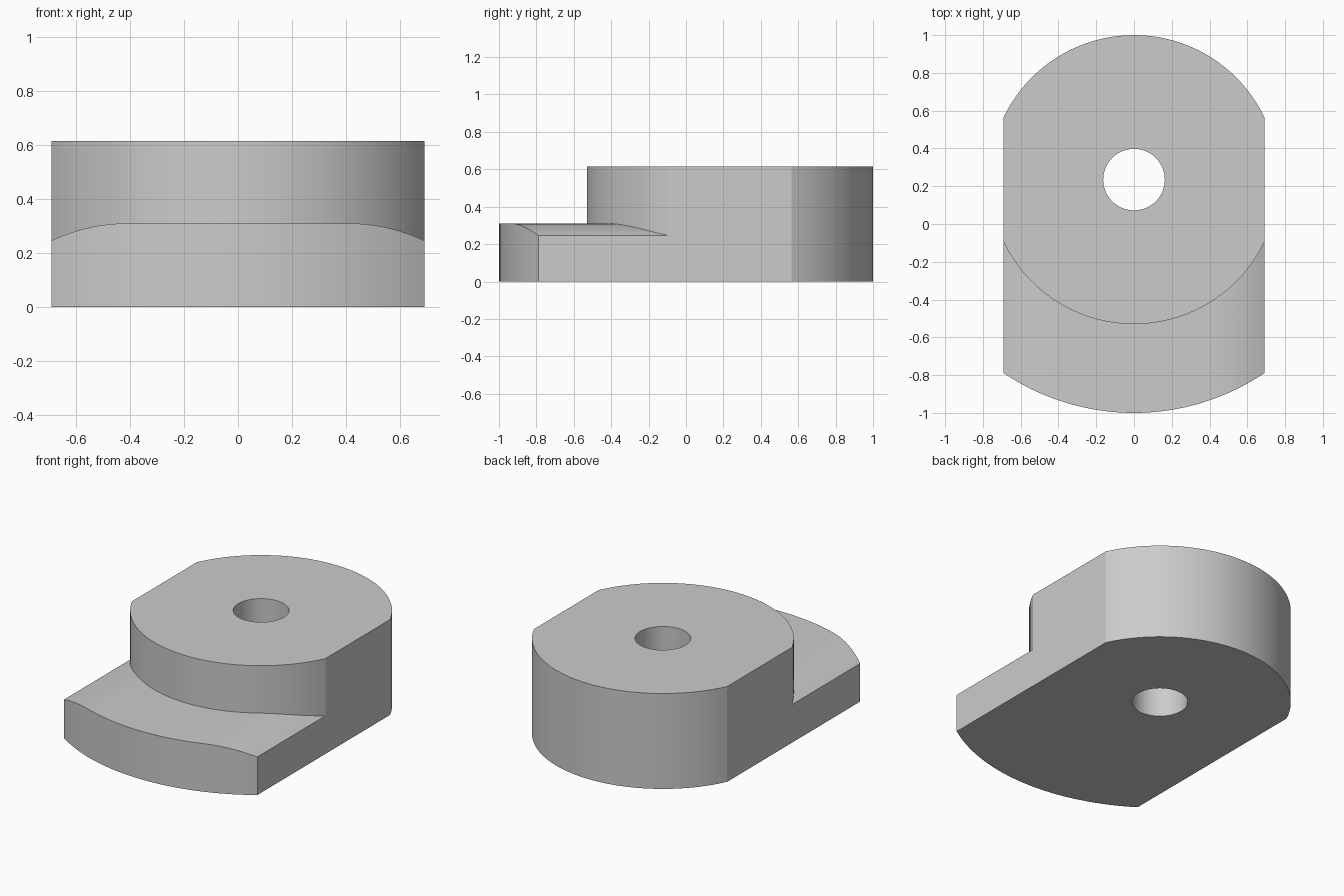
import bpy, bmesh
from math import sin, sqrt, asin, radians

old = bpy.data.objects.get("Cube")
if old:
    bpy.data.objects.remove(old, do_unlink=True)

HALF_WIDTH, TOP, STEP, EDGE = 0.69, 0.615, 0.31, 0.246
CENTRE_Y, BOSS_R, TOE_R, HOLE_R = 0.235, 0.765, 1.235, 0.163
FLAT = 0.41          # half width of the flat part of the toe
COLUMNS = 40

grey = bpy.data.materials.new("light grey")
grey.use_nodes = True
grey.diffuse_color = (0.6, 0.6, 0.6, 1)
grey.node_tree.nodes["Principled BSDF"].inputs["Base Color"].default_value = (0.6, 0.6, 0.6, 1)


def arc(radius, x):
    return sqrt(radius * radius - x * x)


def toe_height(x):
    """Flat in the middle, rolling off along a tangent arc to the sides."""
    run = max(abs(x) - FLAT, 0)
    span, drop = HALF_WIDTH - FLAT, STEP - EDGE
    roll = (span * span + drop * drop) / (2 * drop)
    return STEP - roll + arc(roll, run)


def side_profile(x):
    """Closed y-z outline of the stepped body at one x."""
    front = CENTRE_Y - arc(TOE_R, x)
    wall = CENTRE_Y - arc(BOSS_R, x)
    back = CENTRE_Y + arc(BOSS_R, x)
    z = toe_height(x)
    return [(front, 0), (front, z), (wall, z), (wall, TOP), (back, TOP), (back, 0)]


# Stepped body: loft the side profiles across the width
bm = bmesh.new()
limit = asin(HALF_WIDTH / BOSS_R)
loops = []
for i in range(COLUMNS + 1):
    x = BOSS_R * sin(limit * (2 * i / COLUMNS - 1))
    loops.append([bm.verts.new((x, y, z)) for y, z in side_profile(x)])
for a, b in zip(loops, loops[1:]):
    for j in range(len(a)):
        k = (j + 1) % len(a)
        bm.faces.new((a[j], a[k], b[k], b[j]))
bm.faces.new(loops[0])
bm.faces.new(loops[-1])
bmesh.ops.dissolve_limit(bm, angle_limit=radians(0.2), verts=bm.verts, edges=bm.edges)
bmesh.ops.recalc_face_normals(bm, faces=bm.faces)
mesh = bpy.data.meshes.new("stepped_body")
bm.to_mesh(mesh)
bm.free()
mesh.materials.append(grey)
body = bpy.data.objects.new("stepped_body", mesh)
bpy.context.collection.objects.link(body)

# Through hole
bpy.ops.mesh.primitive_cylinder_add(vertices=64, radius=HOLE_R, depth=2, location=(0, CENTRE_Y, TOP / 2))
cutter = bpy.context.object
cutter.name = "hole_cutter"
cutter.hide_render = True
cutter.data.materials.append(grey)
cut = body.modifiers.new("hole", "BOOLEAN")
cut.operation = "DIFFERENCE"
cut.solver = "EXACT"
cut.object = cutter

bpy.ops.object.select_all(action="DESELECT")
body.select_set(True)
bpy.context.view_layer.objects.active = body
bpy.ops.object.modifier_apply(modifier=cut.name)
bpy.data.objects.remove(cutter, do_unlink=True)
bpy.ops.object.shade_smooth_by_angle(angle=radians(20))
